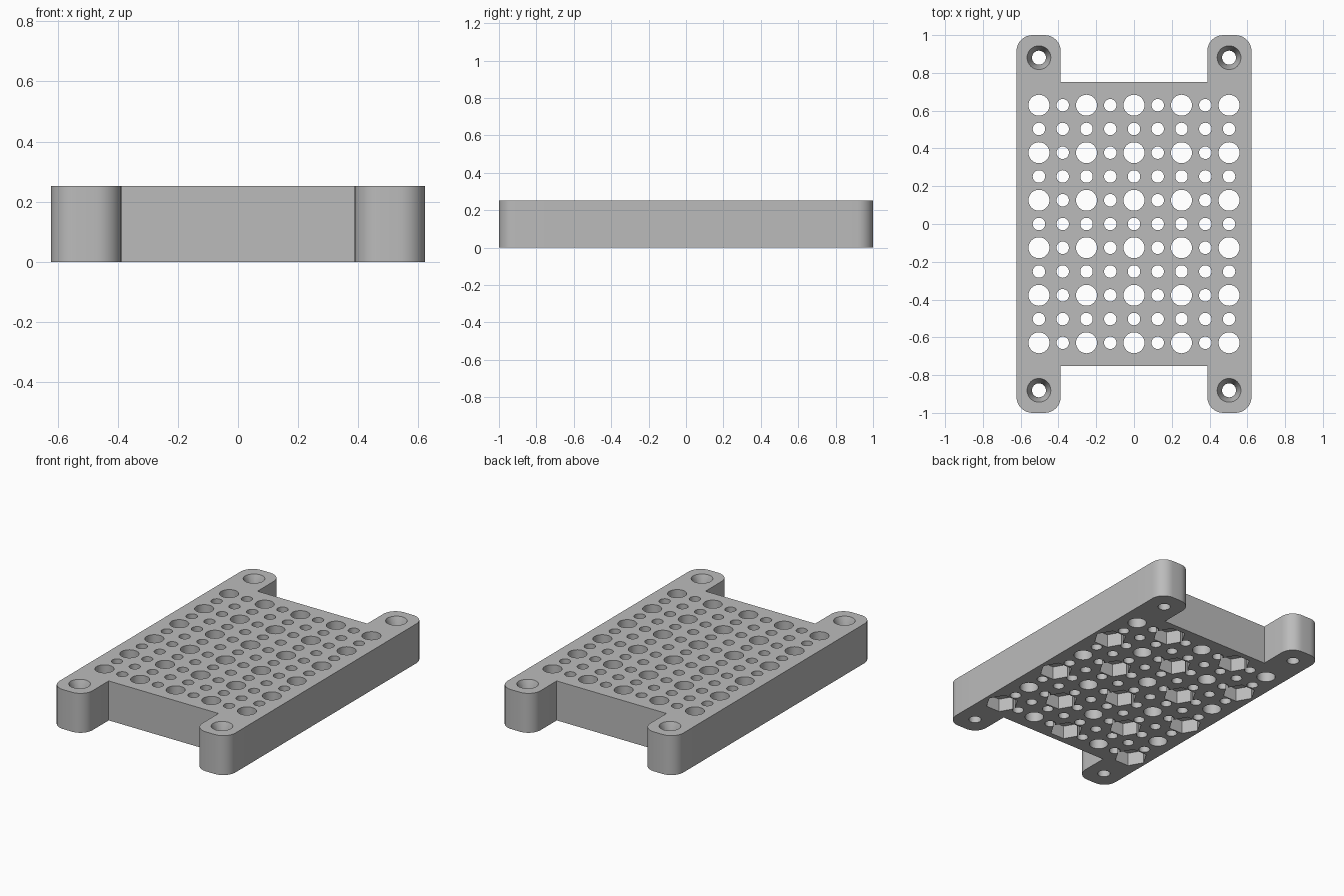
import bpy, bmesh, math
from mathutils import Matrix

default = bpy.data.objects.get("Cube")
if default:
    bpy.data.objects.remove(default, do_unlink=True)

THICK = 0.252
STEP = 0.1258            # spacing of the hole grid
HALF_X, HALF_Y = 0.622, 1.0
LEG_IN, BODY_Y = 0.388, 0.751
CORNER = 0.085

grey = bpy.data.materials.new("light grey")
grey.use_nodes = True
colour = (0.5, 0.5, 0.5, 1)
grey.diffuse_color = colour
grey.node_tree.nodes["Principled BSDF"].inputs["Base Color"].default_value = colour


def to_object(name, bm):
    bmesh.ops.recalc_face_normals(bm, faces=bm.faces)
    mesh = bpy.data.meshes.new(name)
    bm.to_mesh(mesh)
    bm.free()
    mesh.materials.append(grey)
    obj = bpy.data.objects.new(name, mesh)
    bpy.context.collection.objects.link(obj)
    return obj


def add_cone(bm, x, y, z0, z1, r0, r1, sides=32):
    bmesh.ops.create_cone(bm, cap_ends=True, segments=sides, radius1=r0, radius2=r1,
                          depth=z1 - z0,
                          matrix=Matrix.Translation((x, y, (z0 + z1) / 2)))


def cut(target, name, bm):
    cutter = to_object(name, bm)
    cutter.hide_render = True
    mod = target.modifiers.new(name, 'BOOLEAN')
    mod.operation = 'DIFFERENCE'
    mod.solver = 'EXACT'
    mod.object = cutter
    bpy.context.view_layer.objects.active = target
    bpy.ops.object.modifier_apply(modifier=name)
    bpy.data.objects.remove(cutter, do_unlink=True)


# Plate outline with four rounded mounting legs
quarter = [(HALF_X, BODY_Y)]
for cx, start in ((HALF_X - CORNER, 0), (LEG_IN + CORNER, 90)):
    for i in range(9):
        a = math.radians(start + i * 90 / 8)
        quarter.append((cx + CORNER * math.cos(a), HALF_Y - CORNER + CORNER * math.sin(a)))
quarter.append((LEG_IN, BODY_Y))
half = quarter + [(-x, y) for x, y in reversed(quarter)]
outline = half + [(-x, -y) for x, y in half]

bm = bmesh.new()
base = bm.faces.new([bm.verts.new((x, y, 0)) for x, y in outline])
top = bmesh.ops.extrude_face_region(bm, geom=[base])["geom"]
bmesh.ops.translate(bm, vec=(0, 0, THICK),
                    verts=[g for g in top if isinstance(g, bmesh.types.BMVert)])
plate = to_object("perforated_mounting_plate", bm)

# Through holes: large on the main grid, small in between, screw holes in the legs
holes, pockets, sinks = bmesh.new(), bmesh.new(), bmesh.new()
for col in range(-4, 5):
    for row in range(-5, 6):
        large = col % 2 == 0 and row % 2 == 1
        r = 0.0555 if large else 0.033
        x, y = col * STEP, row * STEP
        add_cone(holes, x, y, -0.1, THICK + 0.1, r, r)
        # Hexagonal nut pockets under every other large hole
        if large and ((col + 4) // 2 + (row + 5) // 2) % 2 == 0:
            bmesh.ops.create_cone(
                pockets, cap_ends=True, segments=6, radius1=0.098, radius2=0.098, depth=0.17,
                matrix=Matrix.Translation((x, y, 0)) @ Matrix.Rotation(math.pi / 2, 4, 'Z'))

# Countersunk screw holes
for sx in (-1, 1):
    for sy in (-1, 1):
        x, y = sx * 4 * STEP, sy * 7 * STEP
        add_cone(holes, x, y, -0.1, THICK + 0.1, 0.037, 0.037)
        slope = 0.026 / 0.07
        add_cone(sinks, x, y, THICK - 0.09, THICK + 0.05,
                 0.063 - 0.09 * slope, 0.063 + 0.05 * slope)

cut(plate, "through_holes", holes)
cut(plate, "nut_pockets", pockets)
cut(plate, "countersinks", sinks)

# Smooth the round walls, keep the edges sharp
bpy.ops.object.select_all(action='DESELECT')
plate.select_set(True)
bpy.context.view_layer.objects.active = plate
bpy.ops.object.shade_smooth_by_angle(angle=math.radians(25))
